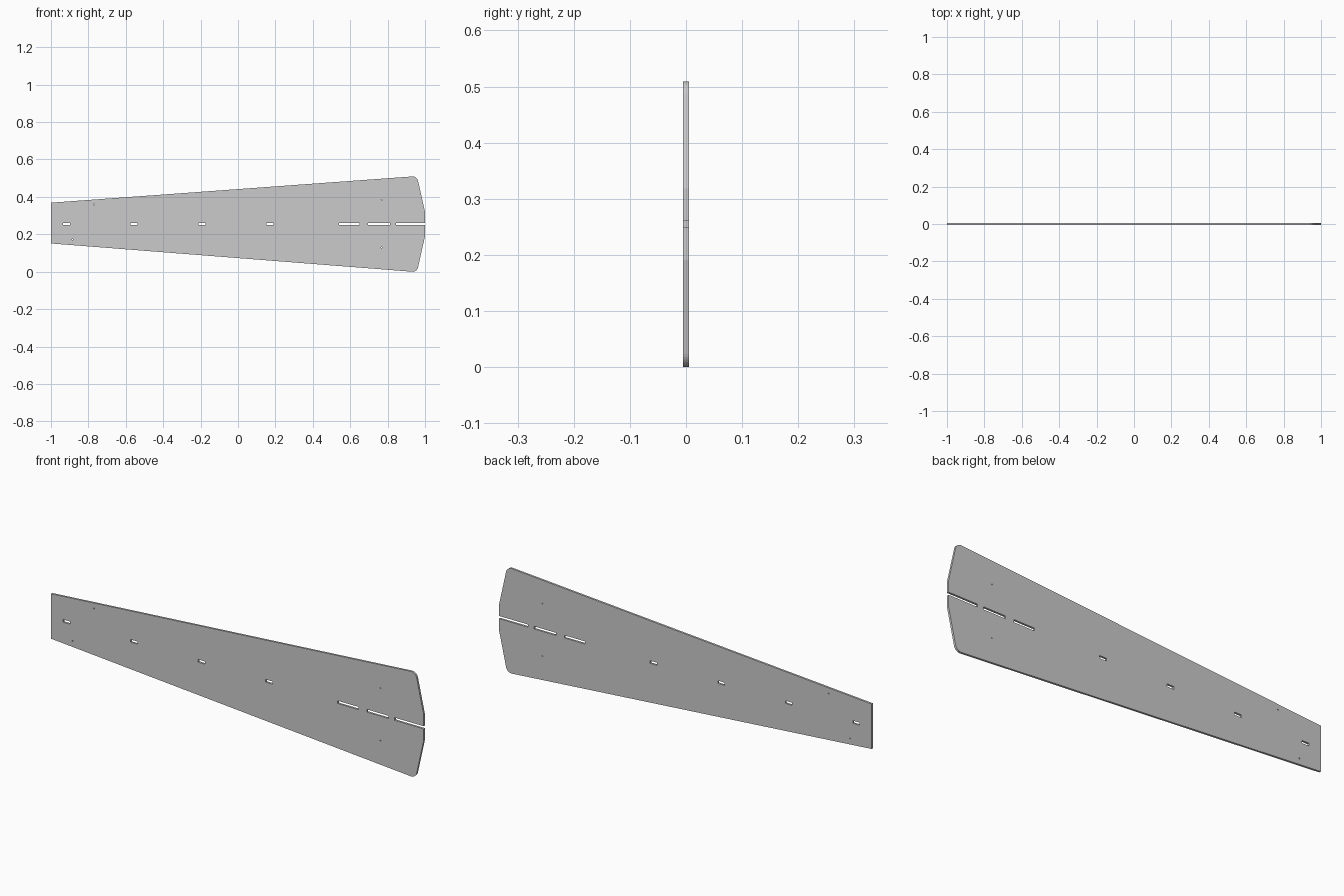
import bpy, bmesh, math
from mathutils import Vector, Matrix

if "Cube" in bpy.data.objects:
    bpy.data.objects.remove(bpy.data.objects["Cube"])

HALF_T = 0.005            # half thickness of the plate
SLOT_LO, SLOT_HI = 0.2495, 0.2625


def fillet(prev, corner, nxt, radius, steps=8):
    """Arc points rounding the corner between two straight edges."""
    p, c, n = Vector(prev), Vector(corner), Vector(nxt)
    a, b = (p - c).normalized(), (n - c).normalized()
    half = a.angle(b) / 2
    centre = c + (a + b).normalized() * radius / math.sin(half)
    start = (c + a * radius / math.tan(half) - centre).normalized()
    end = (c + b * radius / math.tan(half) - centre).normalized()
    return [tuple(centre + radius * start.slerp(end, i / steps).normalized())
            for i in range(steps + 1)]


def slot(x0, x1):
    return [(x0, SLOT_LO), (x1, SLOT_LO), (x1, SLOT_HI), (x0, SLOT_HI)]


def hole(x, z, r=0.003, n=12):
    return [(x + r * math.cos(2 * math.pi * i / n), z + r * math.sin(2 * math.pi * i / n))
            for i in range(n)]


def plate(name, loops):
    """Flat upright plate: first loop is the outline, the others are openings."""
    curve = bpy.data.curves.new(name + "_profile", 'CURVE')
    curve.dimensions, curve.fill_mode, curve.extrude = '2D', 'BOTH', HALF_T
    for pts in loops:
        s = curve.splines.new('POLY')
        s.points.add(len(pts) - 1)
        for sp, (x, z) in zip(s.points, pts):
            sp.co = (x, z, 0, 1)
        s.use_cyclic_u = True
    tmp = bpy.data.objects.new(name + "_profile", curve)
    bpy.context.collection.objects.link(tmp)
    mesh = bpy.data.meshes.new_from_object(
        tmp.evaluated_get(bpy.context.evaluated_depsgraph_get()))
    bpy.data.objects.remove(tmp)
    bm = bmesh.new()
    bm.from_mesh(mesh)
    bmesh.ops.remove_doubles(bm, verts=bm.verts, dist=1e-5)
    bmesh.ops.rotate(bm, verts=bm.verts, matrix=Matrix.Rotation(math.pi / 2, 3, 'X'))
    bmesh.ops.recalc_face_normals(bm, faces=bm.faces)
    for f in bm.faces:
        f.smooth = False
    bm.to_mesh(mesh)
    bm.free()
    mesh.name = name
    obj = bpy.data.objects.new(name, mesh)
    bpy.context.collection.objects.link(obj)
    return obj


# Tapered outline with rounded far corners and a slot open at the wide end
low_l, low_c, low_r = (-1, 0.152), (0.957, -0.001), (1, 0.192)
top_l, top_c, top_r = (-1, 0.370), (0.957, 0.512), (1, 0.319)
outline = [low_l, *fillet(low_l, low_c, low_r, 0.03), low_r,
           (1, SLOT_LO), (0.845, SLOT_LO), (0.845, SLOT_HI), (1, SLOT_HI),
           top_r, *fillet(top_r, top_c, top_l, 0.03), top_l]

# Row of short tab slots, two long slots, four pin holes
short_slots = [slot(-0.936 + 0.3625 * i, -0.899 + 0.3625 * i) for i in range(4)]
long_slots = [slot(0.539, 0.65), slot(0.695, 0.812)]
pins = [hole(*p) for p in ((-0.77, 0.36), (-0.885, 0.172), (0.768, 0.385), (0.768, 0.13))]

panel = plate("tapered_panel", [outline, *short_slots, *long_slots, *pins])

# Rest the panel on the ground
low = min(v.co.z for v in panel.data.vertices)
panel.data.transform(Matrix.Translation((0, 0, -low)))
